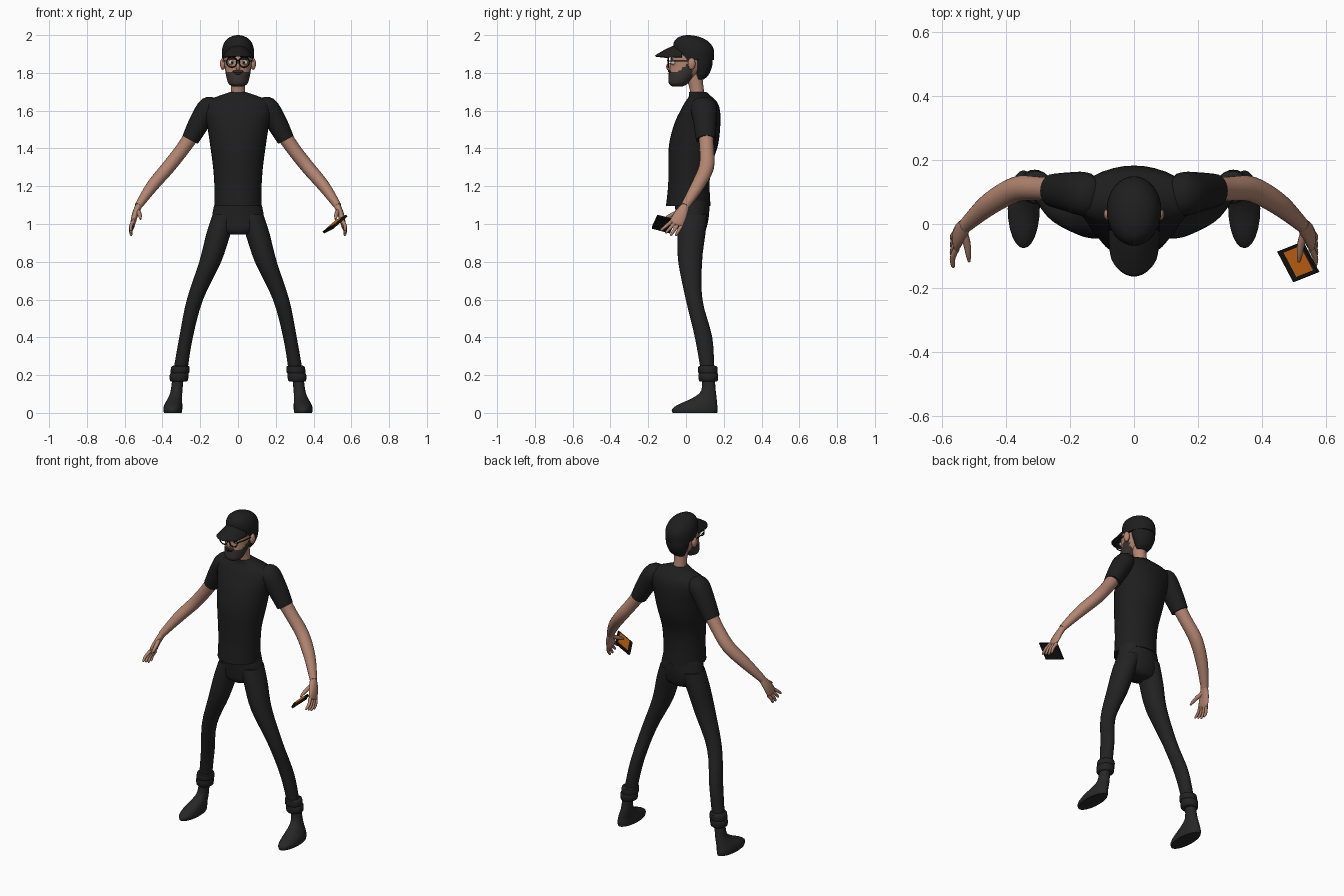
import bpy, bmesh, math
from mathutils import Vector

cube = bpy.data.objects.get("Cube")
if cube:
    bpy.data.objects.remove(cube, do_unlink=True)


def material(name, r, g, b):
    m = bpy.data.materials.new(name)
    m.use_nodes = True
    m.diffuse_color = (r, g, b, 1)
    m.node_tree.nodes["Principled BSDF"].inputs["Base Color"].default_value = (r, g, b, 1)
    return m


BLACK = material("black cloth", .013, .013, .013)
DENIM = material("charcoal denim", .016, .016, .016)
BOOT = material("dark boot", .02, .02, .02)
SKIN = material("skin", .45, .235, .165)
BEARD = material("beard brown", .042, .033, .03)
FRAME = material("glossy black", .006, .006, .006)
WHITE = material("eye white", .6, .57, .53)
ORANGE = material("screen orange", .62, .14, .006)


def finish(bm, name, mat, angle=50):
    bmesh.ops.recalc_face_normals(bm, faces=bm.faces)
    me = bpy.data.meshes.new(name)
    bm.to_mesh(me)
    bm.free()
    me.materials.append(mat)
    ob = bpy.data.objects.new(name, me)
    bpy.context.collection.objects.link(ob)
    bpy.ops.object.select_all(action='DESELECT')
    ob.select_set(True)
    bpy.context.view_layer.objects.active = ob
    bpy.ops.object.shade_smooth_by_angle(angle=math.radians(angle))
    return ob


def spline(rings, steps):
    """Smoothly interpolate ring data (Catmull-Rom)."""
    out, last = [], len(rings) - 1
    for i in range(last):
        quad = zip(rings[max(i - 1, 0)], rings[i], rings[i + 1], rings[min(i + 2, last)])
        quad = list(quad)
        for k in range(steps):
            t = k / steps
            out.append([b + t * (c - a) / 2 + t * t * (a - 2.5 * b + 2 * c - d / 2)
                        + t ** 3 * (1.5 * (b - c) + (d - a) / 2) for a, b, c, d in quad])
    return out + [list(rings[-1])]


def loft(name, rings, mat, flat=True, n=24, steps=4):
    """Skin elliptical rings (x, y, z, half width, half depth) along a path."""
    rings = spline(rings, steps)
    pts = [Vector(r[:3]) for r in rings]
    bm, rows = bmesh.new(), []
    for i, r in enumerate(rings):
        u, v = Vector((1, 0, 0)), Vector((0, 1, 0))
        if not flat:
            t = (pts[min(i + 1, len(pts) - 1)] - pts[max(i - 1, 0)]).normalized()
            v = (v - t * v.dot(t)).normalized()
            u = v.cross(t)
        angles = [math.tau * k / n for k in range(n)]
        rows.append([bm.verts.new(pts[i] + u * r[3] * math.cos(a) + v * r[4] * math.sin(a))
                     for a in angles])
    for lo, hi in zip(rows, rows[1:]):
        for k in range(n):
            bm.faces.new((lo[k], lo[(k + 1) % n], hi[(k + 1) % n], hi[k]))
    bm.faces.new(rows[0])
    bm.faces.new(rows[-1])
    return finish(bm, name, mat)


def tube(name, rings, mat, n=14):
    return loft(name, rings, mat, flat=False, n=n)


def ball(name, centre, size, mat):
    bm = bmesh.new()
    bmesh.ops.create_uvsphere(bm, u_segments=16, v_segments=10, radius=1)
    for v in bm.verts:
        v.co = Vector(centre) + Vector(a * b for a, b in zip(v.co, size))
    return finish(bm, name, mat)


def slab(name, corner, u, v, thick, mat):
    """Thin box from a corner and two edge vectors."""
    bm = bmesh.new()
    u, v, c = Vector(u), Vector(v), Vector(corner)
    up = u.cross(v).normalized() * thick
    f = bm.faces.new([bm.verts.new(p) for p in (c, c + u, c + u + v, c + v)])
    ext = bmesh.ops.extrude_face_region(bm, geom=[f])["geom"]
    for e in ext:
        if isinstance(e, bmesh.types.BMVert):
            e.co += up
    return finish(bm, name, mat, 30)


# Shirt body and trousers seat
loft("shirt", [(0, y, z, a, b) for z, y, a, b in (
    (1.095, .012, .125, .118), (1.2, .015, .125, .11), (1.3, .02, .132, .113),
    (1.42, .04, .148, .13), (1.53, .06, .165, .122), (1.6, .075, .183, .105),
    (1.645, .08, .178, .085), (1.675, .075, .11, .06), (1.698, .063, .044, .046))],
    BLACK, n=32)
loft("trousers_seat", [(0, .03, .945, .06, .055), (0, .032, .97, .125, .073),
                       (0, .035, 1.04, .137, .086), (0, .03, 1.13, .118, .095)], DENIM)

# Limbs, built once per side
for side, s in (("left", 1), ("right", -1)):
    def flip(rings):
        return [(s * r[0], *r[1:]) for r in rings]

    loft(side + "_trouser_leg", flip([
        (.07, .035, 1.05, .065, .078), (.103, .029, .95, .064, .074), (.147, .022, .8, .058, .063),
        (.228, .043, .6, .043, .044), (.275, .093, .4, .036, .046), (.304, .113, .23, .037, .036)]), DENIM)
    loft(side + "_trouser_cuff", flip([
        (.314, .118, .165, .035, .04), (.313, .118, .172, .048, .05), (.311, .118, .205, .05, .052),
        (.309, .117, .21, .046, .049), (.307, .116, .216, .05, .052),
        (.305, .115, .245, .048, .05), (.305, .115, .25, .035, .035)]), DENIM, steps=2)
    loft(side + "_boot", flip([
        (.345, .047, 0, .047, .118), (.345, .047, .02, .05, .121), (.342, .063, .045, .047, .102),
        (.333, .099, .08, .037, .063), (.325, .119, .12, .031, .038), (.315, .118, .21, .03, .033)]), BOOT)
    tube(side + "_sleeve", flip([
        (.11, .09, 1.645, .02, .04), (.15, .093, 1.623, .056, .068),
        (.2, .1, 1.545, .056, .062), (.253, .105, 1.447, .046, .052)]), BLACK, 20)
    tube(side + "_arm", flip([
        (.24, .105, 1.475, .04, .04), (.295, .11, 1.395, .037, .038), (.37, .108, 1.3, .036, .04),
        (.455, .06, 1.2, .032, .035), (.528, -.005, 1.095, .02, .023)]), SKIN, 18)
    tube(side + "_palm", flip([
        (.523, 0, 1.102, .018, .02), (.543, -.025, 1.055, .017, .034),
        (.555, -.048, 1.01, .014, .038), (.558, -.054, .995, .008, .032)]), SKIN)
    tube(side + "_thumb", flip([
        (.535, -.02, 1.075, .013, .013), (.523, -.06, 1.055, .012, .012),
        (.518, -.095, 1.038, .009, .009), (.516, -.118, 1.025, .004, .004)]), SKIN, 10)
    for k, finger in enumerate(("index", "middle", "ring", "little")):
        d = k - 1.5
        y, z = -.05 + d * .018, 1.003 - d * .007
        reach = 1 - .1 * abs(d - .5)
        tube(f"{side}_{finger}_finger", flip([
            (.555, y, z, .01, .01), (.567, y - .022 + d * .004, z - .03 * reach, .009, .009),
            (.566, y - .04 + d * .008, z - .054 * reach, .007, .007),
            (.563, y - .044 + d * .009, z - .061 * reach, .003, .003)]), SKIN, 10)
    # Ears, eyes and glasses
    ball(side + "_ear", (s * .08, .03, 1.848), (.015, .02, .032), SKIN)
    ball(side + "_eye", (s * .033, -.066, 1.855), (.019, .014, .014), WHITE)
    ball(side + "_pupil", (s * .031, -.079, 1.855), (.006, .004, .007), FRAME)
    ball(side + "_eyebrow", (s * .034, -.077, 1.874), (.021, .007, .004), BEARD)
    bpy.ops.mesh.primitive_torus_add(
        major_segments=24, minor_segments=8, major_radius=.027, minor_radius=.0035,
        location=(s * .033, -.094, 1.857), rotation=(math.pi / 2, 0, 0))
    rim = bpy.context.object
    rim.name = side + "_glasses_rim"
    rim.data.materials.append(FRAME)
    bpy.ops.object.shade_smooth()
    tube(side + "_glasses_temple", flip([
        (.06, -.093, 1.862, .003, .003), (.075, -.04, 1.862, .003, .003),
        (.081, .03, 1.862, .003, .003)]), FRAME, 6)

# Neck and head, with the beard marked on the jaw faces
tube("neck", [(0, .062, 1.66, .042, .04), (0, .056, 1.72, .037, .037), (0, .04, 1.8, .04, .045)], SKIN, 20)
head = loft("head", [(0, y, z, a, b) for z, y, a, b in (
    (1.727, -.045, .025, .025), (1.743, -.04, .05, .05), (1.78, -.02, .062, .072),
    (1.83, .01, .07, .095), (1.88, .025, .075, .105), (1.93, .03, .072, .092))], SKIN, n=40, steps=6)
head.data.materials.append(BEARD)
for f in head.data.polygons:
    c = f.center
    if c.y < .035 and c.z < 1.805 + max(0, c.y + .045) * .75:
        f.material_index = 1
ball("nose", (0, -.09, 1.832), (.011, .015, .02), SKIN)
ball("moustache", (0, -.084, 1.808), (.03, .012, .008), BEARD)
ball("mouth", (0, -.09, 1.795), (.018, .007, .003), FRAME)
tube("glasses_bridge", [(-.008, -.094, 1.862, .003, .003), (0, -.098, 1.865, .003, .003),
                        (.008, -.094, 1.862, .003, .003)], FRAME, 6)
loft("hair", [(0, .073, 1.765, .035, .02), (0, .083, 1.79, .052, .037),
              (0, .085, 1.84, .07, .054), (0, .07, 1.9, .077, .07)], BLACK)

# Cap crown and arched brim
loft("cap_crown", [(0, .05, 1.868, .083, .097), (0, .041, 1.92, .085, .107), (0, .03, 1.96, .073, .095),
                   (0, .02, 1.985, .05, .066), (0, .014, 1.997, .022, .03), (0, .012, 2, .004, .005)], BLACK, n=32)
bm = bmesh.new()
N = 16
bmesh.ops.create_grid(bm, x_segments=N, y_segments=N, size=1)
for v in bm.verts:
    a, t = v.co.x, (v.co.y + 1) / 2
    arch = 1 - a * a
    v.co = Vector((.078 * a * (1 - .12 * t * t), -.02 - .142 * t * math.sqrt(1 - .6 * a * a),
                   1.883 + arch * (.062 * (1 - t ** 1.5) + .006)))
brim = finish(bm, "cap_brim", BLACK)
mod = brim.modifiers.new("thickness", 'SOLIDIFY')
mod.thickness = .008
mod.offset = 0

# Phone in the left hand with an orange screen
corner, u, v = Vector((.455, -.085, .95)), Vector((.05, -.095, .025)), Vector((.075, .03, .065))
slab("phone", corner, u, v, .012, FRAME)
lift = u.cross(v).normalized() * .012
slab("phone_screen", corner + lift + u * .1 + v * .22, u * .8, v * .7, .002, ORANGE)
